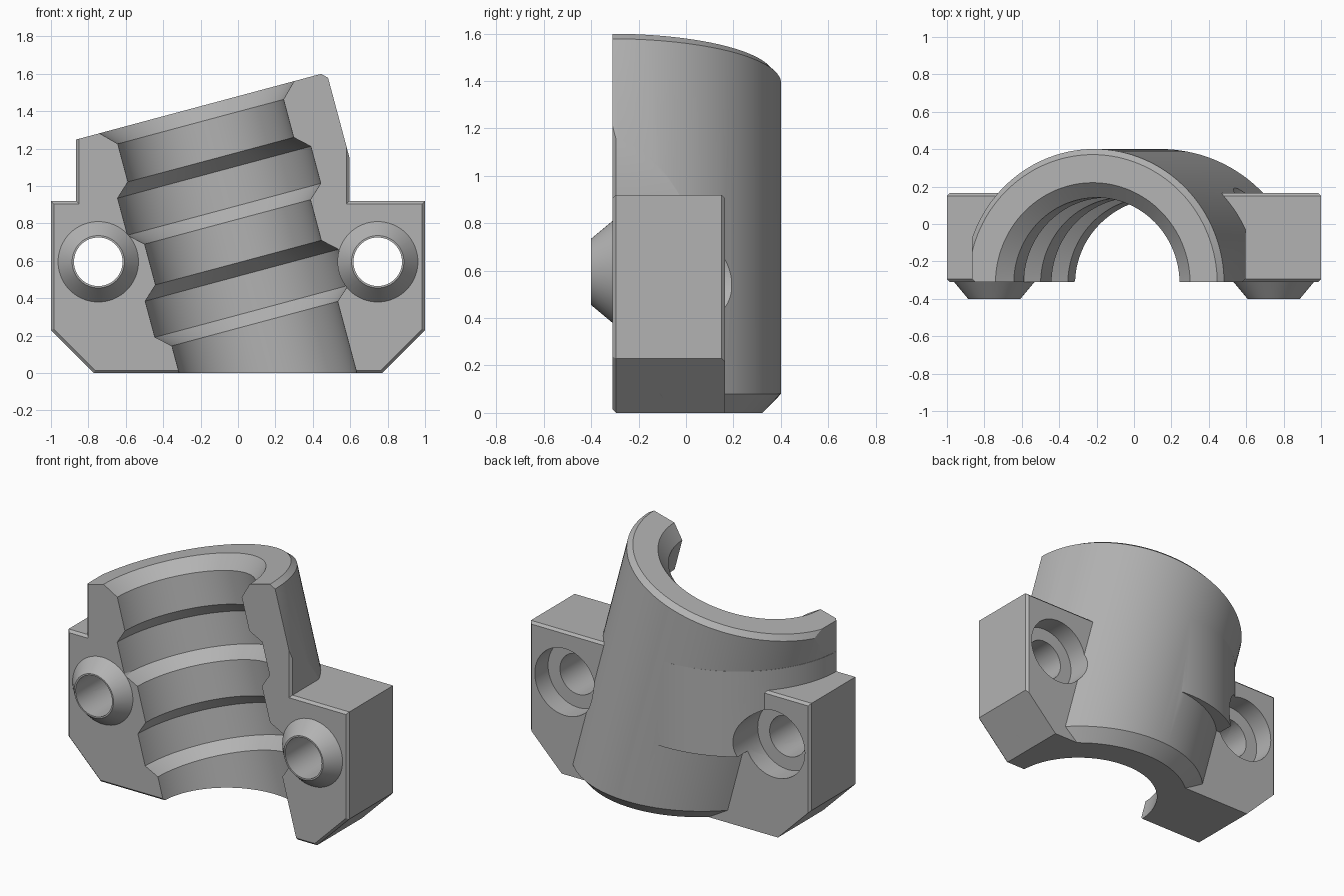
import bpy, bmesh, math
from mathutils import Matrix, Vector

cube = bpy.data.objects.get("Cube")
if cube:
    bpy.data.objects.remove(cube)

TILT = math.radians(15)
SIN, COS = math.sin(TILT), math.cos(TILT)
OFFSET = 0.155                      # sideways shift of the leaning axis
AXIS_Y, FRONT, BACK = -0.318, -0.31, 0.165
SEG = 128
LEAN = Matrix.Translation((OFFSET * COS, AXIS_Y, OFFSET * SIN)) @ Matrix.Rotation(-TILT, 4, 'Y')
FACING = Matrix.Rotation(math.pi / 2, 4, 'X')   # local z points to the front

grey = bpy.data.materials.new("Light grey")
grey.use_nodes = True
colour = (0.45, 0.45, 0.45, 1)
grey.diffuse_color = colour
grey.node_tree.nodes["Principled BSDF"].inputs["Base Color"].default_value = colour


def finish(name, bm):
    bmesh.ops.recalc_face_normals(bm, faces=bm.faces)
    mesh = bpy.data.meshes.new(name)
    bm.to_mesh(mesh)
    bm.free()
    mesh.materials.append(grey)
    obj = bpy.data.objects.new(name, mesh)
    bpy.context.collection.objects.link(obj)
    return obj


def loft(name, rings):
    """Closed solid skinned through rings with equal point counts."""
    bm = bmesh.new()
    loops = [[bm.verts.new(p) for p in ring] for ring in rings]
    for a, b in zip(loops, loops[1:]):
        for i in range(len(a)):
            j = (i + 1) % len(a)
            bm.faces.new((a[i], a[j], b[j], b[i]))
    bm.faces.new(loops[0])
    bm.faces.new(loops[-1])
    return finish(name, bm)


def circle(r, h, matrix, n=SEG):
    return [matrix @ Vector((r * math.cos(math.tau * i / n), r * math.sin(math.tau * i / n), h))
            for i in range(n)]


def level_ring(r, z):
    """Ring on the leaning cylinder, cut level at height z."""
    ring = []
    for p in circle(r, 0, Matrix()):
        p.z = (z - (OFFSET + p.x) * SIN) / COS
        ring.append(LEAN @ p)
    return ring


def prism(name, outline, y0, y1, bevel_back):
    """Outline in x and z, extruded along y, with small chamfers."""
    bm = bmesh.new()
    f = [bm.verts.new((x, y0, z)) for x, z in outline]
    b = [bm.verts.new((x, y1, z)) for x, z in outline]
    bm.faces.new(f)
    bm.faces.new(b)
    for i in range(len(f)):
        j = (i + 1) % len(f)
        bm.faces.new((f[i], f[j], b[j], b[i]))
    bmesh.ops.recalc_face_normals(bm, faces=bm.faces)
    edges = [e for e in bm.edges if all(v.co.y == f[0].co.y for v in e.verts)
             or bevel_back and all(v.co.y == b[0].co.y and v.co.z > 0.2 for v in e.verts)]
    bmesh.ops.bevel(bm, geom=edges, offset=0.015, segments=1, affect='EDGES')
    return finish(name, bm)


def combine(target, other, operation):
    mod = target.modifiers.new("combine", 'BOOLEAN')
    mod.operation, mod.object, mod.solver = operation, other, 'EXACT'
    bpy.context.view_layer.objects.active = target
    bpy.ops.object.modifier_apply(modifier=mod.name)
    bpy.data.objects.remove(other)


# Leaning sleeve with chamfered foot and rim
body = loft("clamp_half", [level_ring(0.64, 0), level_ring(0.719, 0.08),
                           circle(0.719, 1.40, LEAN), circle(0.689, 1.43, LEAN)])

# Upright fill below the trimmed side wall
upright = Matrix.Translation((-0.123, AXIS_Y, 0)) @ Matrix.Diagonal((1 / COS, 1, 1, 1))
fill = loft("side_fill", [[Vector((min(p.x, 0), p.y, p.z)) for p in circle(0.719, z, upright)]
                          for z in (0.5, 1.05)])
combine(body, fill, 'UNION')

# Trim to the side walls and the flat joint face
foot = [(-1, 0.23), (-0.77, 0), (0.77, 0), (1, 0.23), (1, 0.92)]
trim = prism("trim", foot + [(0.595, 0.92), (0.595, 1.8), (-0.865, 1.8), (-0.865, 0.92), (-1, 0.92)],
             FRONT, 0.6, False)
combine(body, trim, 'INTERSECT')

# Bolt flanges
combine(body, prism("flanges", foot + [(-1, 0.92)], FRONT, BACK, True), 'UNION')

# Grooved bore
bore = [(0.459, -0.4), (0.459, 0.232), (0.535, 0.30), (0.535, 0.50), (0.459, 0.57),
        (0.459, 0.795), (0.535, 0.865), (0.535, 1.07), (0.459, 1.14), (0.459, 1.35), (0.60, 1.491)]
combine(body, loft("bore", [circle(r, u, LEAN) for r, u in bore]), 'DIFFERENCE')

# Conical bosses, with bolt holes counterbored from the back
for side in (-1, 1):
    place = Matrix.Translation((side * 0.747, 0, 0.595)) @ FACING
    boss = [(0.215, 0.25), (0.215, -FRONT), (0.14, 0.4)]
    hole = [(0.215, -0.6), (0.215, -0.03), (0.13, -0.03), (0.13, 0.5)]
    combine(body, loft("boss", [circle(r, h, place, 64) for r, h in boss]), 'UNION')
    combine(body, loft("hole", [circle(r, h, place, 64) for r, h in hole]), 'DIFFERENCE')

bpy.ops.object.select_all(action='DESELECT')
body.select_set(True)
bpy.context.view_layer.objects.active = body
bpy.ops.object.shade_smooth_by_angle(angle=math.radians(20))
